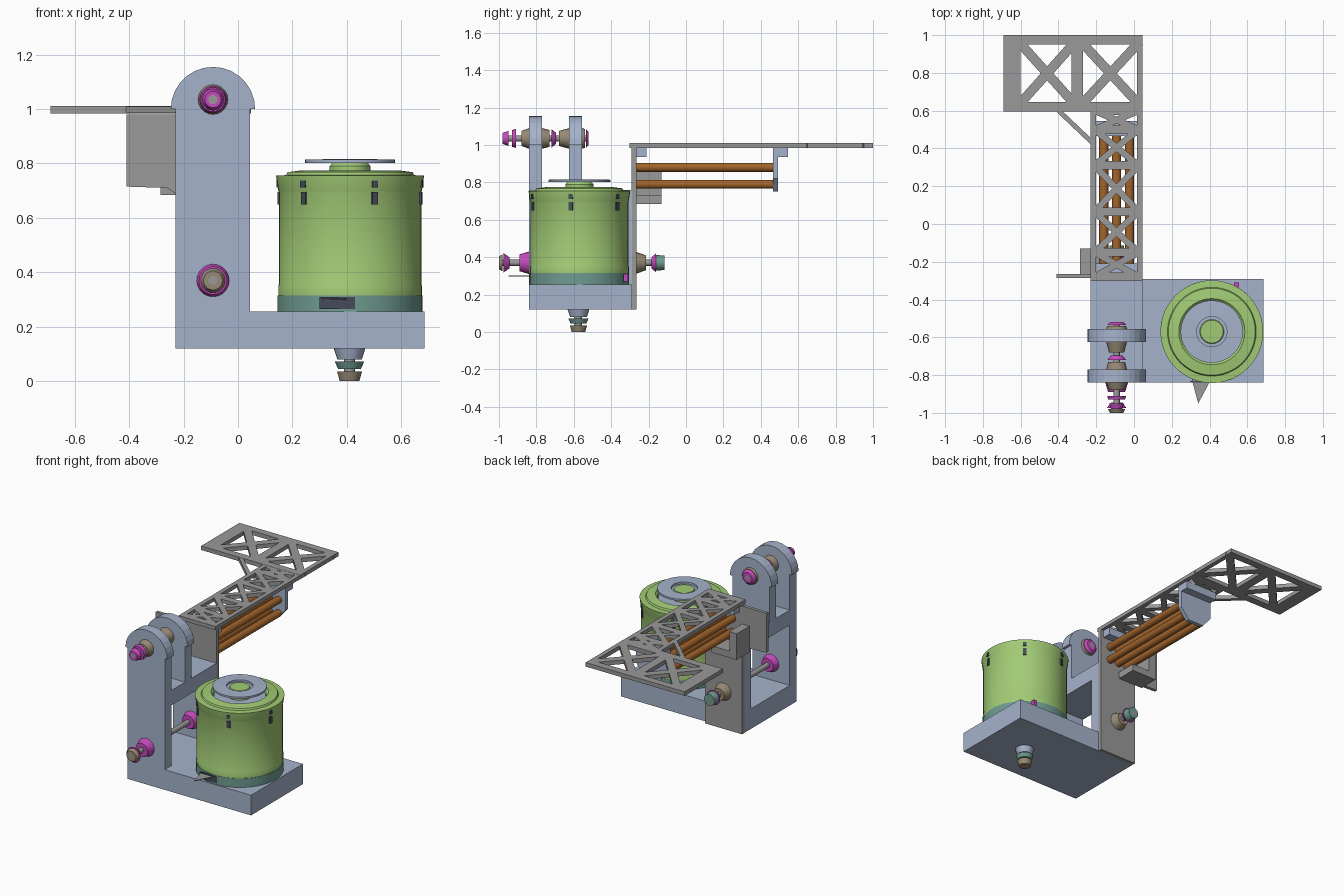
import bpy, bmesh, math
from mathutils import Vector

cube = bpy.data.objects.get("Cube")
if cube:
    bpy.data.objects.remove(cube, do_unlink=True)


def material(name, r, g, b):
    m = bpy.data.materials.new(name)
    m.use_nodes = True
    m.diffuse_color = (r, g, b, 1)
    m.node_tree.nodes["Principled BSDF"].inputs["Base Color"].default_value = (r, g, b, 1)
    return m


BLUE = material("blue grey", 0.38, 0.45, 0.60)
GREEN = material("leaf green", 0.36, 0.60, 0.18)
TEAL = material("dull teal", 0.16, 0.33, 0.28)
GREY = material("mid grey", 0.32, 0.32, 0.32)
BROWN = material("copper brown", 0.36, 0.13, 0.025)
PINK = material("magenta", 0.55, 0.07, 0.50)
TAN = material("tan", 0.31, 0.25, 0.18)
DARK = material("dark slate", 0.06, 0.07, 0.10)


def finish(name, bm, mat, smooth=False):
    bmesh.ops.recalc_face_normals(bm, faces=bm.faces)
    me = bpy.data.meshes.new(name)
    bm.to_mesh(me)
    bm.free()
    me.materials.append(mat)
    ob = bpy.data.objects.new(name, me)
    bpy.context.collection.objects.link(ob)
    if smooth:
        bpy.ops.object.select_all(action="DESELECT")
        ob.select_set(True)
        bpy.context.view_layer.objects.active = ob
        bpy.ops.object.shade_smooth_by_angle()
    return ob


def add_prism(bm, pts, axis, lo, hi):
    """Extrude a 2D outline along y (outline in x, z) or z (outline in x, y)."""
    def place(a, b, t):
        return (a, t, b) if axis == "y" else (a, b, t)
    face = bm.faces.new([bm.verts.new(place(a, b, lo)) for a, b in pts])
    ext = bmesh.ops.extrude_face_region(bm, geom=[face])
    verts = [v for v in ext["geom"] if isinstance(v, bmesh.types.BMVert)]
    shift = Vector(place(0, 0, hi - lo))
    bmesh.ops.translate(bm, verts=verts, vec=shift)


def prism(name, pts, axis, lo, hi, mat):
    bm = bmesh.new()
    add_prism(bm, pts, axis, lo, hi)
    return finish(name, bm, mat)


def box(name, x, y, z, mat):
    pts = [(x[0], y[0]), (x[1], y[0]), (x[1], y[1]), (x[0], y[1])]
    return prism(name, pts, "z", z[0], z[1], mat)


def lathe(name, profile, centre, mat, axis="z", sides=48):
    """Spin (radius, distance) pairs around an axis through centre."""
    bm = bmesh.new()
    rings = []
    for r, t in profile:
        ring = []
        for i in range(sides):
            a = 2 * math.pi * i / sides
            u, v = r * math.cos(a), r * math.sin(a)
            p = (u, v, t) if axis == "z" else (u, t, v)
            ring.append(bm.verts.new(Vector(p) + Vector(centre)))
        rings.append(ring)
    for lower, upper in zip(rings, rings[1:]):
        for i in range(sides):
            j = (i + 1) % sides
            bm.faces.new((lower[i], lower[j], upper[j], upper[i]))
    bm.faces.new(rings[0])
    bm.faces.new(rings[-1])
    return finish(name, bm, mat, True)


def truss(name, bars, z0, z1, mat):
    """Flat lattice from (start, end, width) bars."""
    bm = bmesh.new()
    for p, q, w in bars:
        p, q = Vector(p), Vector(q)
        n = (q - p).normalized().orthogonal() * w / 2
        add_prism(bm, [p + n, q + n, q - n, p - n], "z", z0, z1)
    return finish(name, bm, mat)


def cross(x0, x1, y0, y1, w):
    return [((x0, y0), (x1, y1), w), ((x0, y1), (x1, y0), w)]


# Base and frame
L, R, MID = -0.23, 0.045, -0.092
box("base_block", (L, 0.685), (-0.84, -0.29), (0.12, 0.255), BLUE)
arc = [(MID + 0.155 * math.cos(math.pi * i / 14), 1.0 + 0.155 * math.sin(math.pi * i / 14))
       for i in range(15)]


def upright(name, y0, y1, bottom):
    prism(name, [(L, bottom), (R, bottom), (R, 1.0)] + arc + [(L, 1.0)], "y", y0, y1, BLUE)


upright("front_upright", -0.84, -0.77, 0.255)
upright("upper_rear_upright", -0.625, -0.555, 0.76)
box("frame_shelf", (L, R), (-0.77, -0.29), (0.66, 0.76), BLUE)
box("lower_rear_upright", (L, R), (-0.36, -0.29), (0.255, 0.66), BLUE)
box("back_column", (L, R), (-0.292, -0.265), (0.12, 0.985), GREY)

# Side panel and its box bracket
prism("side_panel", [(-0.41, 0.715), (-0.26, 0.71), (L, 0.69), (L, 0.98), (-0.41, 0.98)],
      "y", -0.287, -0.265, GREY)
box("panel_bracket", (-0.285, L), (-0.265, -0.13), (0.73, 0.86), GREY)
box("bracket_foot", (-0.285, -0.1), (-0.265, -0.13), (0.685, 0.73), GREY)

# Arm deck lattice
bars = [((x, -0.29), (x, 0.61), 0.03) for x in (L + 0.015, R - 0.015)]
stops = [-0.28, -0.15, 0.065, 0.31, 0.50, 0.60]
for y in stops:
    bars.append(((L, y), (R, y), 0.045))
for a, b in zip(stops, stops[1:]):
    bars += cross(L + 0.02, R - 0.02, a, b, 0.035)
bars.append(((-0.41, 0.61), (-0.22, 0.43), 0.025))
truss("arm_lattice", bars, 0.985, 1.01, GREY)

# Head lattice
bars = [((-0.69, 0.975), (R, 0.975), 0.05), ((-0.69, 0.62), (R, 0.62), 0.05),
        ((-0.645, 0.6), (-0.645, 1.0), 0.09), ((0.03, 0.6), (0.03, 1.0), 0.03),
        ((-0.3, 0.6), (-0.3, 1.0), 0.06)]
bars += cross(-0.61, -0.31, 0.63, 0.965, 0.05) + cross(-0.28, 0.03, 0.63, 0.965, 0.05)
truss("head_lattice", bars, 0.984, 1.011, GREY)

# Guide rods and their hangers
for row, z in enumerate((0.79, 0.88)):
    for col, x in enumerate((-0.16, MID, -0.024)):
        lathe(f"guide_rod_{row}_{col}", [(0.024, -0.265), (0.024, 0.465)], (x, 0, z),
              BROWN, "y", 16)
box("near_hanger", (L + 0.02, R - 0.02), (-0.265, -0.21), (0.935, 0.985), BLUE)
box("far_hanger", (L + 0.02, R - 0.02), (0.465, 0.545), (0.935, 0.985), BLUE)
prism("rod_end_plate", [(-0.15, 0.75), (-0.035, 0.75), (R - 0.02, 0.82), (R - 0.02, 0.935),
                        (L + 0.02, 0.935), (L + 0.02, 0.82)], "y", 0.465, 0.492, BLUE)

# Shafts with rollers: start, end, start radius, end radius, colour
upper = [(-0.98, -0.95, 0.03, 0.04, PINK), (-0.93, -0.91, 0.045, 0.05, PINK),
         (-0.88, -0.84, 0.04, 0.055, TAN), (-0.77, -0.73, 0.055, 0.045, TAN),
         (-0.72, -0.695, 0.05, 0.03, PINK), (-0.68, -0.625, 0.04, 0.055, TAN),
         (-0.555, -0.54, 0.055, 0.05, TAN), (-0.535, -0.52, 0.05, 0.035, PINK)]
lower = [(-1.0, -0.98, 0.035, 0.045, TAN), (-0.975, -0.945, 0.052, 0.03, PINK),
         (-0.89, -0.84, 0.045, 0.06, PINK), (-0.77, -0.73, 0.058, 0.045, PINK),
         (-0.40, -0.36, 0.045, 0.058, PINK), (-0.265, -0.215, 0.058, 0.04, TAN),
         (-0.185, -0.16, 0.03, 0.05, PINK), (-0.16, -0.115, 0.042, 0.038, TEAL)]
for label, z, rollers in (("upper", 1.035, upper), ("lower", 0.37, lower)):
    lathe(label + "_shaft", [(0.017, rollers[0][0]), (0.017, rollers[-1][1])], (MID, 0, z),
          GREY, "y", 16)
    for i, (a, b, ra, rb, mat) in enumerate(rollers):
        lathe(f"{label}_roller_{i}", [(ra, a), (rb, b)], (MID, 0, z), mat, "y", 20)

# Drum
C = Vector((0.412, -0.57, 0))
lathe("drum_foot", [(0.266, 0.255), (0.266, 0.315)], C, TEAL)
lathe("drum_body", [(0.264, 0.315), (0.264, 0.35), (0.262, 0.355), (0.262, 0.695),
                    (0.264, 0.70), (0.272, 0.755), (0.235, 0.757), (0.23, 0.768),
                    (0.175, 0.775), (0.165, 0.765), (0.16, 0.745)], C, GREEN)
lathe("drum_hub", [(0.075, 0.745), (0.075, 0.79), (0.06, 0.808)], C, GREEN)
lathe("drum_floor", [(0.158, 0.745), (0.158, 0.75)], C, BLUE)

# Floating ring above the drum, cut from a band profile
ring = lathe("drum_top_ring", [(0.165, 0.802), (0.165, 0.814), (0.08, 0.816), (0.08, 0.803)],
             C, BLUE)

# Clips round the rim
for i in range(6):
    a = math.radians(-70 + 60 * i)
    for tag, r, z, h in (("upper", 0.266, 0.725, 0.025), ("lower", 0.263, 0.672, 0.045)):
        clip = box(f"{tag}_clip_{i}", (-0.006, 0.006), (-0.011, 0.011), (-h / 2, h / 2), DARK)
        clip.location = C + Vector((r * math.cos(a), r * math.sin(a), z))
        clip.rotation_euler.z = a

# Vent and pointer at the drum foot
vent = box("foot_vent", (0.30, 0.43), (-0.838, -0.832), (0.265, 0.31), DARK)
latch = box("foot_latch", (0.53, 0.555), (-0.335, -0.31), (0.27, 0.31), PINK)
prism("foot_pointer", [(0.30, -0.80), (0.34, -0.95), (0.42, -0.80)], "z", 0.298, 0.303, GREY)

# Nozzle under the base
N = Vector((0.41, -0.575, 0))
lathe("nozzle_collar", [(0.045, 0.08), (0.058, 0.12)], N, BLUE, sides=24)
lathe("nozzle_neck", [(0.02, 0.03), (0.02, 0.085)], N, GREY, sides=16)
lathe("nozzle_band", [(0.042, 0.045), (0.054, 0.072)], N, TEAL, sides=24)
lathe("nozzle_tip", [(0.036, 0.0), (0.046, 0.036)], N, TAN, sides=24)
